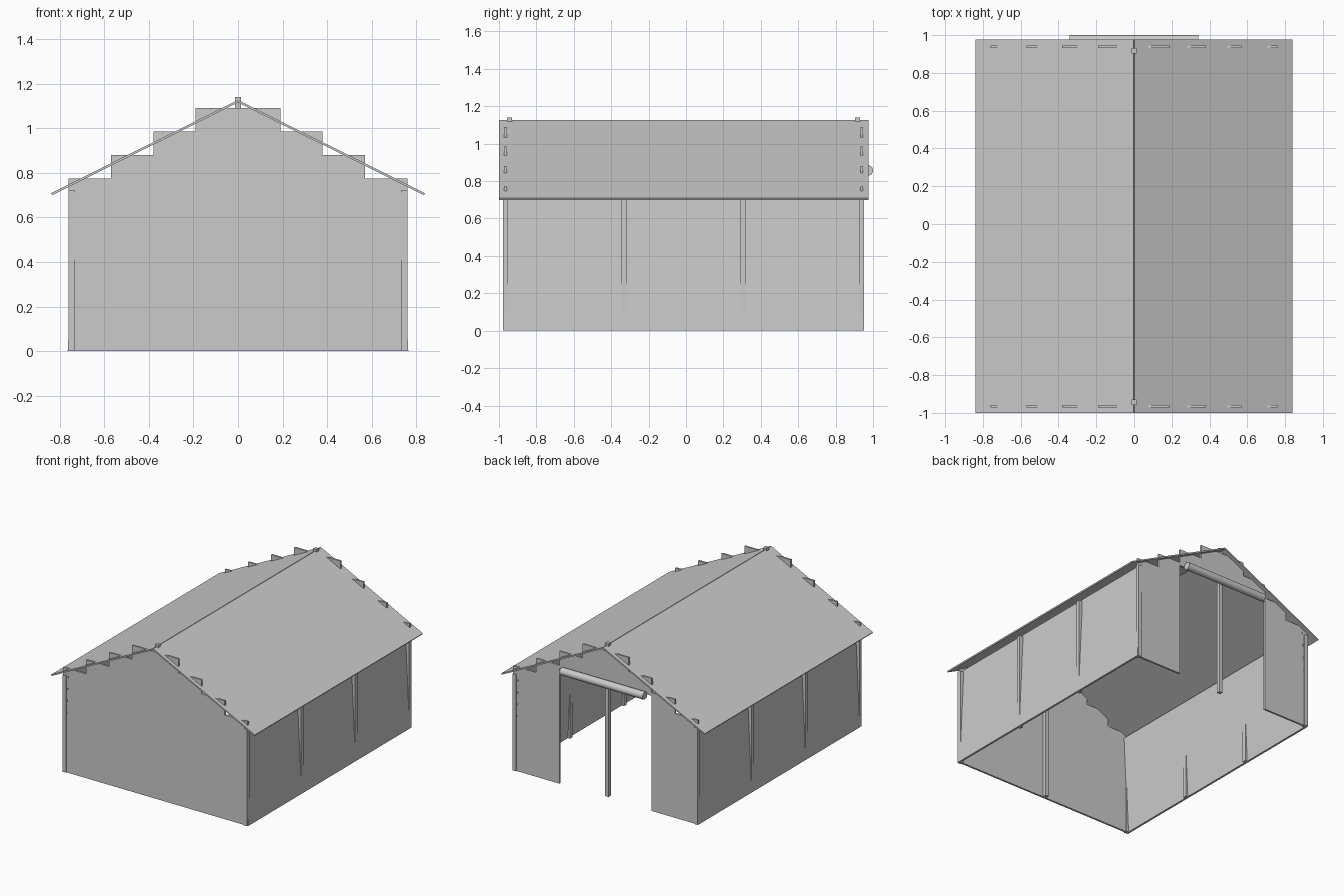
import bpy, bmesh, math

if "Cube" in bpy.data.objects:
    bpy.data.objects.remove(bpy.data.objects["Cube"])

grey = bpy.data.materials.new("light_grey")
grey.diffuse_color = (0.6, 0.6, 0.6, 1)
grey.use_nodes = True
grey.node_tree.nodes["Principled BSDF"].inputs["Base Color"].default_value = grey.diffuse_color

YC = -0.013          # middle of the frame along y
HALF = 0.952         # distance from the middle to each end wall
POST = 0.028
STEP = 0.19          # width of one gable board
TOPS = [1.09, 0.985, 0.88, 0.775]   # stepped board tops, centre outwards


def finish(name, bm):
    bmesh.ops.recalc_face_normals(bm, faces=bm.faces)
    me = bpy.data.meshes.new(name)
    bm.to_mesh(me)
    bm.free()
    me.materials.append(grey)
    ob = bpy.data.objects.new(name, me)
    bpy.context.collection.objects.link(ob)
    return ob


def prism(name, profile, y0, y1):
    """Extrude an x/z outline from y0 to y1."""
    bm = bmesh.new()
    face = bm.faces.new([bm.verts.new((x, y0, z)) for x, z in profile])
    ext = bmesh.ops.extrude_face_region(bm, geom=[face])["geom"]
    bmesh.ops.translate(bm, vec=(0, y1 - y0, 0),
                        verts=[v for v in ext if isinstance(v, bmesh.types.BMVert)])
    return finish(name, bm)


def post(name, x, y, height):
    h = POST / 2
    prism(name, [(x - h, 0), (x + h, 0), (x + h, height), (x - h, height)], y - h, y + h)


# Stepped gable outline, walking from the right edge over the top to the left
right = []
for i in (3, 2, 1, 0):
    right += [((i + 1) * STEP, TOPS[i]), (i * STEP, TOPS[i])]
right = right[:-1]
steps = right + [(-x, z) for x, z in reversed(right)]

# End walls: the front is closed, the back has a wide doorway
front = YC - HALF
back = YC + HALF
prism("front_wall", [(-0.76, 0), (0.76, 0)] + steps, front - 0.007, front + 0.007)
door = [(-0.76, 0), (-0.38, 0), (-0.38, 0.857), (0.38, 0.857), (0.38, 0), (0.76, 0)]
prism("back_wall", door + steps, back - 0.007, back + 0.007)

# Posts, leaning side walls and roof panels on both sides
for side, s in (("left", -1), ("right", 1)):
    for i in range(4):
        post(f"{side}_post_{i + 1}", s * 0.746, front + i * 2 * HALF / 3, 0.72)
    wall = [(0.749, 0), (0.764, 0), (0.729, 0.735), (0.715, 0.735)]
    prism(f"{side}_wall", [(s * x, z) for x, z in wall], front - 0.008, back + 0.008)
    a = math.atan2(0.4165, 0.836)
    nx, nz = 0.005 * math.sin(a), 0.005 * math.cos(a)
    roof = [(nx, 1.121 + nz), (-nx, 1.121 - nz),
            (0.836 - nx, 0.7045 - nz), (0.836 + nx, 0.7045 + nz)]
    prism(f"{side}_roof_panel", [(s * x, z) for x, z in roof], -1.0, 0.976)

# Tall centre posts poking through the ridge, just inside each end wall
post("front_centre_post", 0, front + 0.022, 1.14)
post("back_centre_post", 0, back - 0.022, 1.14)

# Rolled-up door curtain
bpy.ops.mesh.primitive_cylinder_add(vertices=24, radius=0.028, depth=0.684,
                                    location=(0, 0.972, 0.857),
                                    rotation=(0, math.pi / 2, 0))
roll = bpy.context.object
roll.name = "door_roll"
roll.data.materials.append(grey)
bpy.ops.object.shade_smooth_by_angle(angle=math.radians(40))
